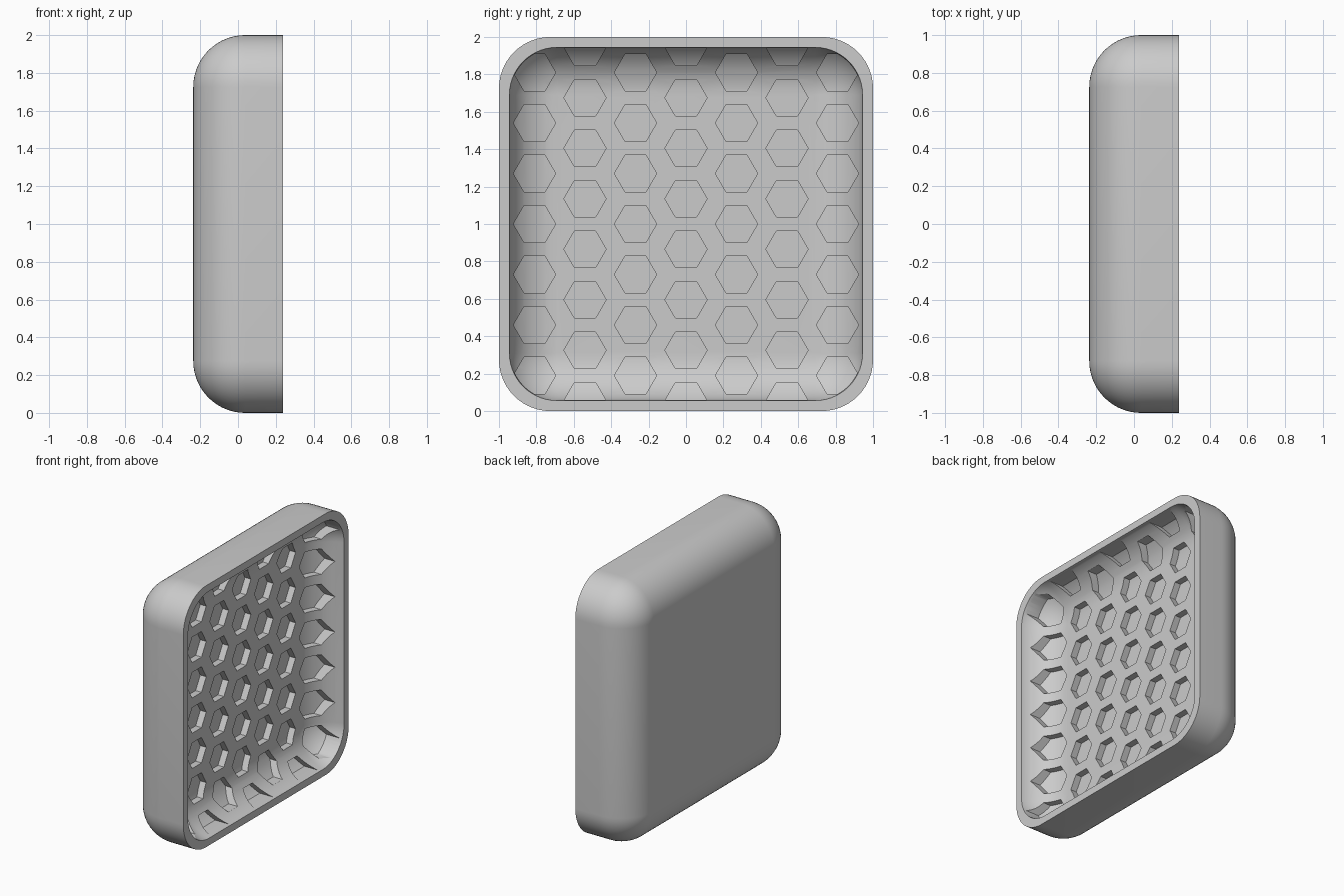
import bpy
import bmesh
from math import cos, sin, pi, radians

if "Cube" in bpy.data.objects:
    bpy.data.objects.remove(bpy.data.objects["Cube"], do_unlink=True)

BACK, RIM, BODY_ROUND = -0.237, 0.237, 0.275
FLOOR, DEPTH = 0.03, 0.05
CAVITY_HALF, CAVITY_ROUND = 0.95, 0.26
ARC = 14

grey = bpy.data.materials.new("plain grey")
grey.use_nodes = True
colour = (0.6, 0.6, 0.6, 1)
grey.diffuse_color = colour
grey.node_tree.nodes["Principled BSDF"].inputs["Base Color"].default_value = colour


def rounded_square(x, half, r):
    """Loop in the YZ plane with rounded corners."""
    loop = []
    for q in range(4):
        sy = 1 if q in (0, 3) else -1
        sz = 1 if q < 2 else -1
        for i in range(ARC + 1):
            a = (q + i / ARC) * pi / 2
            loop.append((x, sy * (half - r) + r * cos(a), 1 + sz * (half - r) + r * sin(a)))
    return loop


def hexagon(x, y, z, r):
    return [(x, y + r * cos(i * pi / 3), z + r * sin(i * pi / 3)) for i in range(6)]


def loft(bm, loops):
    """Skin a stack of loops and cap both ends."""
    rings = [[bm.verts.new(p) for p in loop] for loop in loops]
    for a, b in zip(rings, rings[1:]):
        for i in range(len(a)):
            j = (i + 1) % len(a)
            bm.faces.new((a[i], a[j], b[j], b[i]))
    bm.faces.new(rings[0][::-1])
    bm.faces.new(rings[-1])


def make_object(name, stacks):
    bm = bmesh.new()
    for loops in stacks:
        loft(bm, loops)
    bmesh.ops.remove_doubles(bm, verts=bm.verts, dist=0.0001)
    bmesh.ops.recalc_face_normals(bm, faces=bm.faces)
    mesh = bpy.data.meshes.new(name)
    bm.to_mesh(mesh)
    bm.free()
    mesh.materials.append(grey)
    obj = bpy.data.objects.new(name, mesh)
    bpy.context.collection.objects.link(obj)
    return obj


def pillow(x, half, r, end):
    """Rounded block: ball corners at the back, straight walls to the end."""
    loops = []
    for i in range(ARC + 1):
        a = i / ARC * pi / 2
        px = x + r * (1 - cos(a))
        if px < end:
            loops.append(rounded_square(px, half - r + r * sin(a), r * sin(a)))
    return loops + [rounded_square(end, half, r)]


def boolean(target, cutter, operation):
    mod = target.modifiers.new(operation, 'BOOLEAN')
    mod.operation, mod.solver, mod.object = operation, 'EXACT', cutter
    bpy.context.view_layer.objects.active = target
    bpy.ops.object.modifier_apply(modifier=mod.name)
    bpy.data.objects.remove(cutter, do_unlink=True)


# Tray body, hollowed with a soft-edged cavity
tray = make_object("tray", [pillow(BACK, 1.0, BODY_ROUND, RIM)])
cavity = make_object("cavity_cutter", [pillow(FLOOR, CAVITY_HALF, CAVITY_ROUND, RIM + 0.1)])
boolean(tray, cavity, 'DIFFERENCE')

# Staggered hexagonal pockets of even depth, trimmed just inside the opening
PITCH, RADIUS = 0.27, 0.113
stacks = []
for col in range(-3, 4):
    shift = 0 if col % 2 else 0.5
    for row in range(-4, 4):
        z = 1 + (row + shift) * PITCH
        if abs(z - 1) < 1:
            stacks.append([hexagon(x, col * PITCH, z, RADIUS) for x in (BACK, RIM - 0.005)])
pockets = make_object("pocket_cutter", stacks)
bottoms = make_object("pocket_bottoms", [pillow(FLOOR - DEPTH, CAVITY_HALF + DEPTH, CAVITY_ROUND + DEPTH, RIM + 0.1)])
boolean(pockets, bottoms, 'INTERSECT')
outline = make_object("pocket_outline", [[rounded_square(x, 0.94, 0.25) for x in (BACK - 0.1, RIM + 0.1)]])
boolean(pockets, outline, 'INTERSECT')
boolean(tray, pockets, 'DIFFERENCE')

# Smooth rounded surfaces with crisp pocket edges
bpy.ops.object.select_all(action='DESELECT')
tray.select_set(True)
bpy.context.view_layer.objects.active = tray
bpy.ops.object.shade_smooth_by_angle(angle=radians(30))
